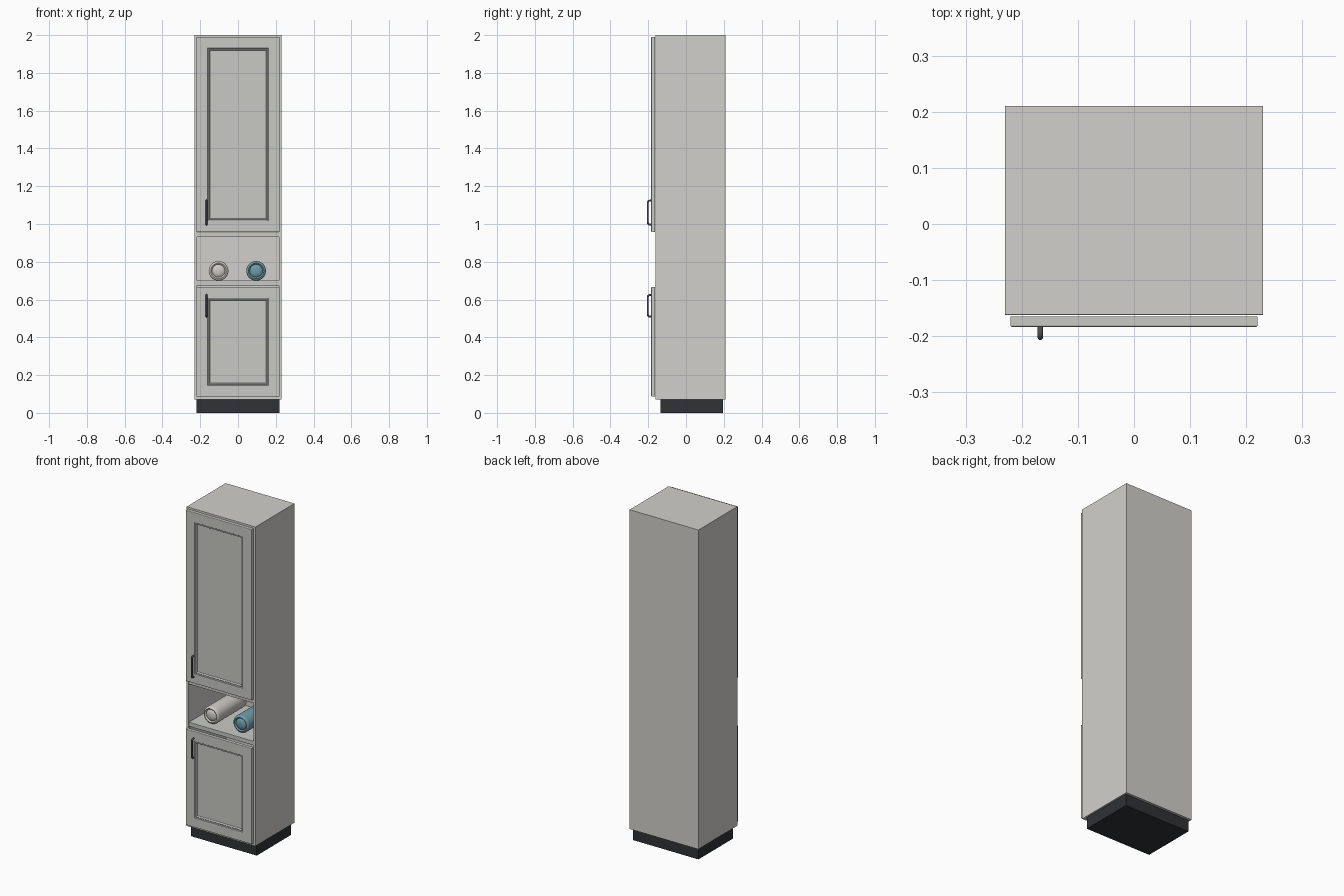
import bpy, bmesh, math
from mathutils import Vector

if "Cube" in bpy.data.objects:
    bpy.data.objects.remove(bpy.data.objects["Cube"])


def material(name, rgb):
    m = bpy.data.materials.new(name)
    m.diffuse_color = (*rgb, 1)
    m.use_nodes = True
    m.node_tree.nodes["Principled BSDF"].inputs["Base Color"].default_value = m.diffuse_color
    return m


BODY = material("warm_white", (0.64, 0.63, 0.60))
DOOR = material("door_grey", (0.58, 0.59, 0.55))
DARK = material("plinth_dark", (0.03, 0.032, 0.036))
METAL = material("handle_metal", (0.10, 0.10, 0.11))
CREAM = material("cream_towel", (0.62, 0.60, 0.55))
BLUE = material("blue_towel", (0.16, 0.33, 0.40))


def finish(name, bm, mat, smooth=None):
    bmesh.ops.recalc_face_normals(bm, faces=bm.faces)
    me = bpy.data.meshes.new(name)
    bm.to_mesh(me)
    bm.free()
    me.materials.append(mat)
    ob = bpy.data.objects.new(name, me)
    bpy.context.collection.objects.link(ob)
    if smooth:
        bpy.ops.object.select_all(action='DESELECT')
        ob.select_set(True)
        bpy.context.view_layer.objects.active = ob
        bpy.ops.object.shade_smooth_by_angle(angle=math.radians(smooth))
    return ob


def box(name, lo, hi, mat, bevel=0.001):
    bm = bmesh.new()
    bmesh.ops.create_cube(bm, size=1)
    for v in bm.verts:
        v.co = Vector([a + (c + 0.5) * (b - a) for a, b, c in zip(lo, hi, v.co)])
    if bevel:
        bmesh.ops.bevel(bm, geom=bm.edges[:], offset=bevel, segments=2, profile=0.5, affect='EDGES')
    return finish(name, bm, mat)


def door(name, z0, z1):
    # nested rectangles from the back face, over the frame, into the recessed panel
    rings = [(0, -0.165), (0, -0.181), (0.001, -0.183), (0.003, -0.184),
             (0.058, -0.184), (0.060, -0.181), (0.063, -0.180), (0.066, -0.182),
             (0.069, -0.180), (0.072, -0.175)]
    bm = bmesh.new()
    loops = []
    for i, y in rings:
        x, a, b = 0.22 - i, z0 + i, z1 - i
        loops.append([bm.verts.new(c) for c in ((-x, y, a), (x, y, a), (x, y, b), (-x, y, b))])
    for p, q in zip(loops, loops[1:]):
        for k in range(4):
            bm.faces.new((p[k], p[(k + 1) % 4], q[(k + 1) % 4], q[k]))
    bm.faces.new(loops[0][::-1])
    bm.faces.new(loops[-1])
    finish(name, bm, DOOR)


def handle(name, z0, z1):
    # bent bar with rounded corners
    cu = bpy.data.curves.new(name, 'CURVE')
    cu.dimensions = '3D'
    cu.bevel_depth, cu.bevel_resolution, cu.use_fill_caps = 0.005, 3, True
    r, y, pts = 0.010, -0.202, [(-0.182, z0)]
    for cz, start in ((z0 + r, 270), (z1 - r, 180)):
        for k in range(6):
            a = math.radians(start - k * 18)
            pts.append((y + r + r * math.cos(a), cz + r * math.sin(a)))
    pts.append((-0.182, z1))
    sp = cu.splines.new('POLY')
    sp.points.add(len(pts) - 1)
    for p, (py, pz) in zip(sp.points, pts):
        p.co = (-0.167, py, pz, 1)
    cu.materials.append(METAL)
    bpy.context.collection.objects.link(bpy.data.objects.new(name, cu))


def roll(name, x, mat):
    # lathed towel roll lying along y, with a domed core at each end
    half = [(0, -0.117), (0.012, -0.1165), (0.024, -0.114), (0.032, -0.109), (0.034, -0.107),
            (0.037, -0.112), (0.041, -0.114), (0.047, -0.112), (0.051, -0.107), (0.052, -0.100)]
    prof = half + [(r, 0.05 - y) for r, y in reversed(half)]
    bm = bmesh.new()
    vs = [bm.verts.new((x + r, y, 0.752)) for r, y in prof]
    es = [bm.edges.new(e) for e in zip(vs, vs[1:])]
    bmesh.ops.spin(bm, geom=vs + es, cent=(x, 0, 0.752), axis=(0, 1, 0),
                   angle=2 * math.pi, steps=40)
    bmesh.ops.remove_doubles(bm, verts=bm.verts, dist=1e-5)
    finish(name, bm, mat, 40)


# carcass
for side, s in (("left", -1), ("right", 1)):
    xs = sorted((s * 0.23, s * 0.216))
    box(side + "_side", (xs[0], -0.162, 0.07), (xs[1], 0.197, 2.0), BODY)
box("back_panel", (-0.23, 0.195, 0.07), (0.23, 0.21, 2.0), BODY, 0)
box("top_panel", (-0.2295, -0.162, 1.982), (0.2295, 0.197, 2.0), BODY)
box("bottom_panel", (-0.2295, -0.162, 0.07), (0.2295, 0.197, 0.09), BODY)
box("plinth", (-0.22, -0.135, 0), (0.22, 0.195, 0.071), DARK)

# open niche
box("niche_top", (-0.217, -0.16, 0.93), (0.217, 0.196, 0.957), DOOR)
box("niche_shelf", (-0.217, -0.16, 0.675), (0.217, 0.196, 0.70), DOOR)
roll("cream_towel_roll", -0.103, CREAM)
roll("blue_towel_roll", 0.096, BLUE)

# doors and handles
door("upper_door", 0.957, 1.99)
door("lower_door", 0.087, 0.667)
handle("upper_handle", 0.997, 1.124)
handle("lower_handle", 0.510, 0.624)
